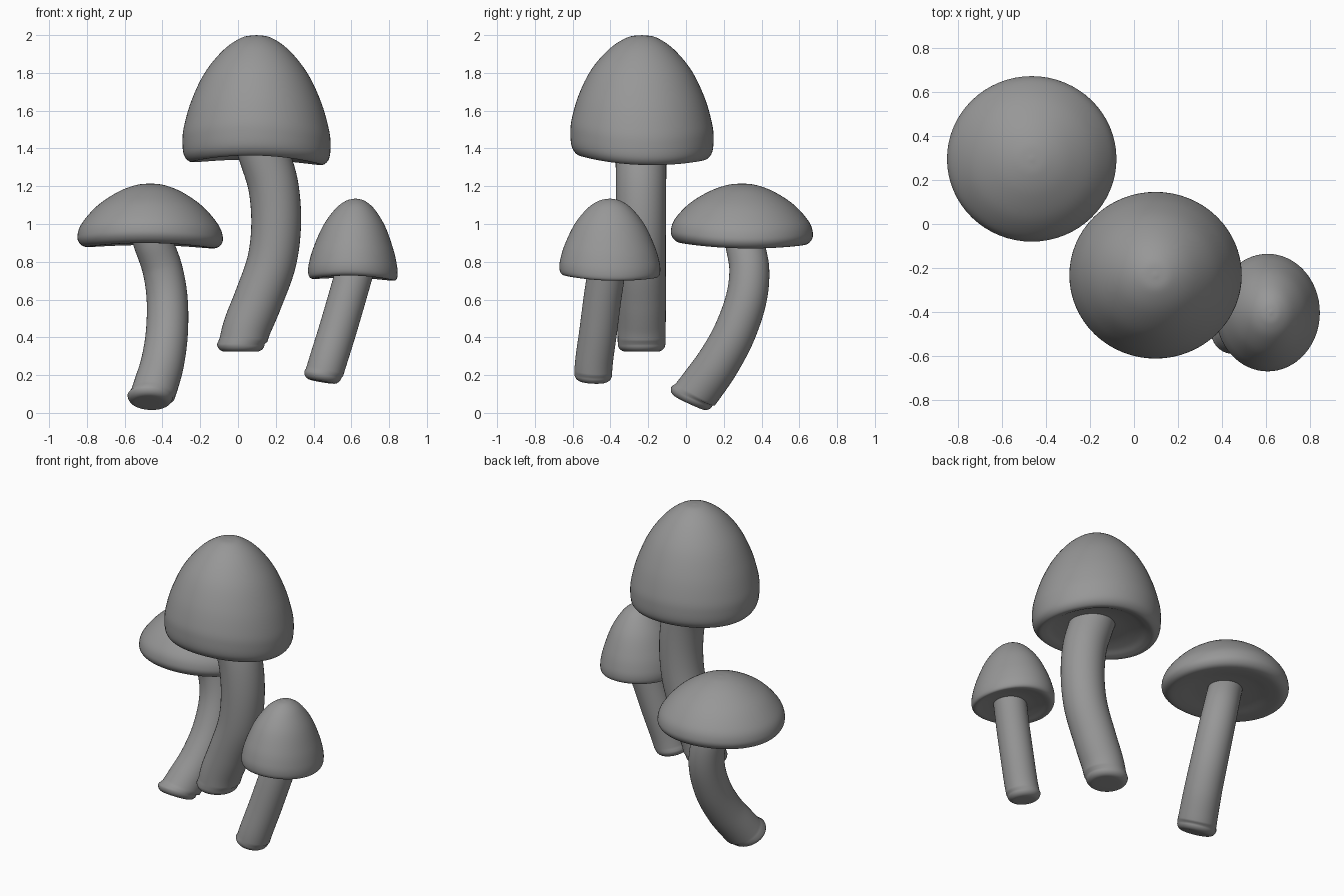
import bpy, bmesh
from math import sin, cos, pi
from mathutils import Vector

if "Cube" in bpy.data.objects:
    bpy.data.objects.remove(bpy.data.objects["Cube"])

grey = bpy.data.materials.new("dark_grey")
grey.diffuse_color = (0.31, 0.31, 0.31, 1)
grey.use_nodes = True
grey.node_tree.nodes["Principled BSDF"].inputs["Base Color"].default_value = grey.diffuse_color


def smooth_path(points, steps):
    """Catmull-Rom curve through the points."""
    p = [Vector(q) for q in points]
    p = [2 * p[0] - p[1]] + p + [2 * p[-1] - p[-2]]
    out = []
    for i in range(1, len(p) - 2):
        a, b, c, d = p[i - 1:i + 3]
        for k in range(steps):
            t = k / steps
            out.append(0.5 * (2 * b + (c - a) * t + (2 * a - 5 * b + 4 * c - d) * t**2
                              + (3 * b - a - 3 * c + d) * t**3))
    return out + [p[-2]]


def skin(name, rings, start, end):
    """Join rings of points into a closed smooth surface."""
    bm = bmesh.new()
    vs = [[bm.verts.new(q) for q in r] for r in rings]
    n = len(vs[0])
    for a, b in zip(vs, vs[1:]):
        for i in range(n):
            bm.faces.new((a[i], a[(i + 1) % n], b[(i + 1) % n], b[i]))
    for ring, tip in ((vs[0], start), (vs[-1], end)):
        c = bm.verts.new(tip)
        for i in range(n):
            bm.faces.new((ring[i], ring[(i + 1) % n], c))
    bmesh.ops.recalc_face_normals(bm, faces=bm.faces)
    for f in bm.faces:
        f.smooth = True
    me = bpy.data.meshes.new(name)
    bm.to_mesh(me)
    bm.free()
    me.materials.append(grey)
    ob = bpy.data.objects.new(name, me)
    bpy.context.collection.objects.link(ob)


def cap(name, centre, radii, profile, sag, lean=0, n=64):
    """Revolved cap; profile is (radius fraction, z), sag bends the rim, lean shifts the tip."""
    prof = smooth_path([(r, z, 0) for r, z in profile], 6)
    a, b, c = sag

    def ring(r, z):
        pts = []
        for i in range(n):
            t = 2 * pi * i / n
            dz = r * r * (a * cos(t) + b * sin(t) + c * cos(2 * t))
            pts.append((centre[0] + lean * (1 - r * r) + radii[0] * r * cos(t),
                        centre[1] + radii[1] * r * sin(t), z + dz))
        return pts

    x, y = centre[0] + lean, centre[1]
    skin(name, [ring(q.x, q.y) for q in prof[1:-1]], (x, y, prof[0].y), (x, y, prof[-1].y))


def stem(name, path, r0, r1, foot, n=40, bevel=0.04):
    """Swept round stem; foot is the axis at the softly rounded base."""
    pts = smooth_path(path, 8)
    foot = Vector(foot).normalized()

    def ring(p, t, r):
        u = Vector((0, 1, 0)).cross(t).normalized()
        v = t.cross(u)
        return [p + r * (u * cos(2 * pi * i / n) + v * sin(2 * pi * i / n)) for i in range(n)]

    rings = [ring(pts[0], foot, (r0 - bevel) / 2)]
    for k in range(7):
        a = k / 6 * pi / 2
        rings.append(ring(pts[0] + foot * bevel * (1 - cos(a)), foot, r0 - bevel + bevel * sin(a)))
    for i, p in enumerate(pts):
        if (p - pts[0]).length > bevel + 0.01:
            t = (pts[min(i + 1, len(pts) - 1)] - pts[i - 1]).normalized()
            t = foot.lerp(t, min(1, i / 12)).normalized()
            rings.append(ring(p, t, r0 + (r1 - r0) * i / (len(pts) - 1)))
    skin(name, rings, pts[0], pts[-1])


# Tall middle mushroom
cap("tall_cap", (0.098, -0.233), (0.392, 0.379),
    [(0, 2.0), (0.2, 1.987), (0.45, 1.922), (0.7, 1.805), (0.88, 1.66), (0.98, 1.525),
     (1, 1.445), (0.98, 1.375), (0.9, 1.338), (0.8, 1.343), (0.66, 1.365), (0.4, 1.385), (0, 1.39)],
    (-0.01, -0.015, -0.02))
stem("tall_stem", [(0.015, -0.235, 0.325), (0.047, -0.235, 0.45), (0.107, -0.235, 0.6),
                   (0.178, -0.237, 0.8), (0.202, -0.238, 1.0), (0.187, -0.238, 1.2),
                   (0.137, -0.238, 1.37), (0.11, -0.238, 1.45)], 0.126, 0.136, (0, 0, 1))

# Broad left mushroom
cap("broad_cap", (-0.465, 0.296), (0.385, 0.376),
    [(0, 1.215), (0.2, 1.206), (0.45, 1.17), (0.73, 1.1), (0.94, 1.01),
     (1, 0.945), (0.97, 0.905), (0.88, 0.885), (0.72, 0.89), (0.5, 0.905), (0.25, 0.913), (0, 0.915)],
    (-0.005, -0.008, -0.013))
stem("broad_stem", [(-0.467, 0.015, 0.053), (-0.435, 0.085, 0.145), (-0.4, 0.17, 0.265),
                    (-0.377, 0.255, 0.42), (-0.375, 0.318, 0.6), (-0.4, 0.335, 0.76),
                    (-0.45, 0.31, 0.9), (-0.475, 0.3, 0.96)], 0.12, 0.1, (0.05, 0.42, 0.9))

# Small right mushroom
cap("small_cap", (0.608, -0.403), (0.237, 0.267),
    [(0, 1.135), (0.2, 1.124), (0.43, 1.083), (0.69, 0.995), (0.89, 0.88), (0.98, 0.8),
     (1, 0.752), (0.97, 0.722), (0.88, 0.713), (0.7, 0.723), (0.45, 0.733), (0, 0.735)],
    (-0.006, -0.008, -0.01), 0.014)
stem("small_stem", [(0.443, -0.493, 0.165), (0.475, -0.487, 0.27), (0.525, -0.465, 0.43),
                    (0.575, -0.443, 0.6), (0.615, -0.422, 0.74), (0.635, -0.412, 0.82)],
     0.1, 0.1, (0.17, 0.05, 1))
